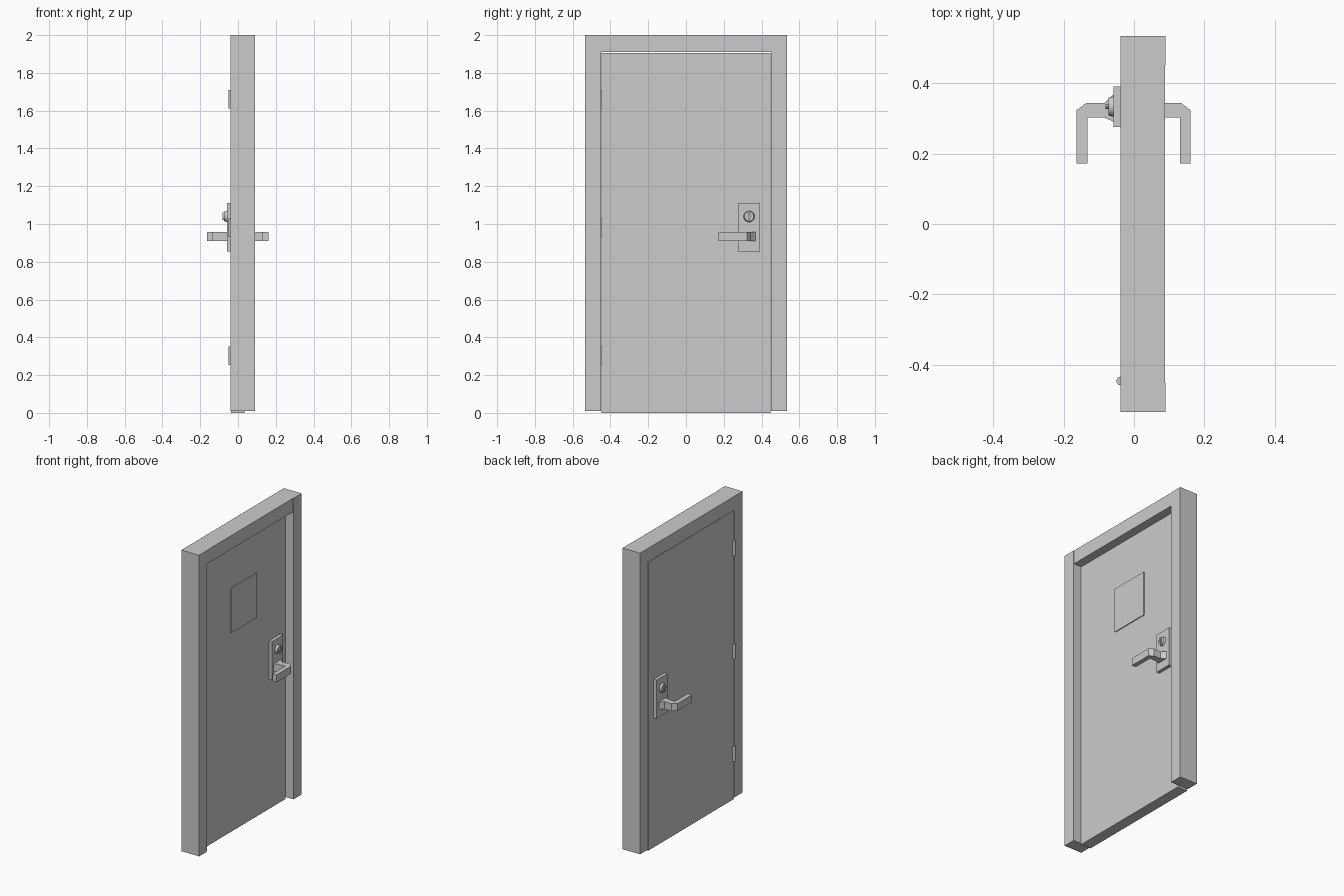
import bpy, bmesh, math
from mathutils import Matrix

if "Cube" in bpy.data.objects:
    bpy.data.objects.remove(bpy.data.objects["Cube"])


def finish(name, bm):
    bmesh.ops.recalc_face_normals(bm, faces=bm.faces[:])
    me = bpy.data.meshes.new(name)
    bm.to_mesh(me)
    bm.free()
    ob = bpy.data.objects.new(name, me)
    bpy.context.collection.objects.link(ob)
    return ob


def box(name, x, y, z):
    bm = bmesh.new()
    size = [b - a for a, b in (x, y, z)]
    mid = [(a + b) / 2 for a, b in (x, y, z)]
    bmesh.ops.create_cube(bm, size=1, matrix=Matrix.Translation(mid) @ Matrix.Diagonal((*size, 1)))
    return finish(name, bm)


def prism(name, points, z0, z1):
    bm = bmesh.new()
    face = bm.faces.new([bm.verts.new((x, y, z0)) for x, y in points])
    ext = bmesh.ops.extrude_face_region(bm, geom=[face])
    verts = [g for g in ext["geom"] if isinstance(g, bmesh.types.BMVert)]
    bmesh.ops.translate(bm, verts=verts, vec=(0, 0, z1 - z0))
    return finish(name, bm)


def cone(name, r1, r2, depth, matrix, sides=24):
    bm = bmesh.new()
    bmesh.ops.create_cone(bm, cap_ends=True, segments=sides, radius1=r1, radius2=r2,
                          depth=depth, matrix=matrix)
    ob = finish(name, bm)
    for p in ob.data.polygons:
        p.use_smooth = len(p.vertices) == 4
    ob.data.set_sharp_from_angle(angle=math.radians(40))
    return ob


C = -0.001               # middle plane of the door leaf
HALF = 0.036             # half leaf thickness

# Frame: two jambs and a header
for side, s in (("left", -1), ("right", 1)):
    y = sorted((s * 0.451, s * 0.535))
    box(f"jamb_{side}", (-0.039, 0.09), y, (0.01, 2.0))
box("header", (-0.039, 0.088), (-0.451, 0.451), (1.91, 2.0))

# Door leaf and raised panel
box("door_leaf", (C - HALF, C + HALF), (-0.447, 0.447), (0, 1.906))
box("window_panel", (C + HALF - 0.01, C + HALF + 0.006), (-0.13, 0.138), (1.317, 1.612))

# Hinges
for i, z in enumerate((0.302, 0.98, 1.66)):
    cone(f"hinge_{i + 1}", 0.012, 0.012, 0.098, Matrix.Translation((-0.038, -0.447, z)), 16)

# Lock sets on both sides: plate, lock cylinder, turn piece, lever
lever = [(0.05, 0.288), (0.084, 0.303), (0.132, 0.303), (0.132, 0.172), (0.162, 0.172),
         (0.162, 0.324), (0.135, 0.344), (0.083, 0.344), (0.05, 0.376)]
for side, s in (("inner", -1), ("outer", 1)):
    def px(d):
        return C + s * d
    box(f"lock_plate_{side}", sorted((px(HALF - 0.005), px(0.058))), (0.276, 0.391), (0.855, 1.111))
    turn = Matrix.Rotation(s * math.pi / 2, 4, 'Y')
    cone(f"lock_rose_{side}", 0.031, 0.025, 0.02,
         Matrix.Translation((px(0.062), 0.334, 1.04)) @ turn)
    cone(f"lock_turn_{side}", 0.02, 0.02, 0.012,
         Matrix.Translation((px(0.074), 0.334, 1.04)) @ Matrix.Diagonal((1, 0.36, 1, 1)) @ turn, 16)
    prism(f"lever_{side}", [(px(x), y) for x, y in lever], 0.909, 0.958)
